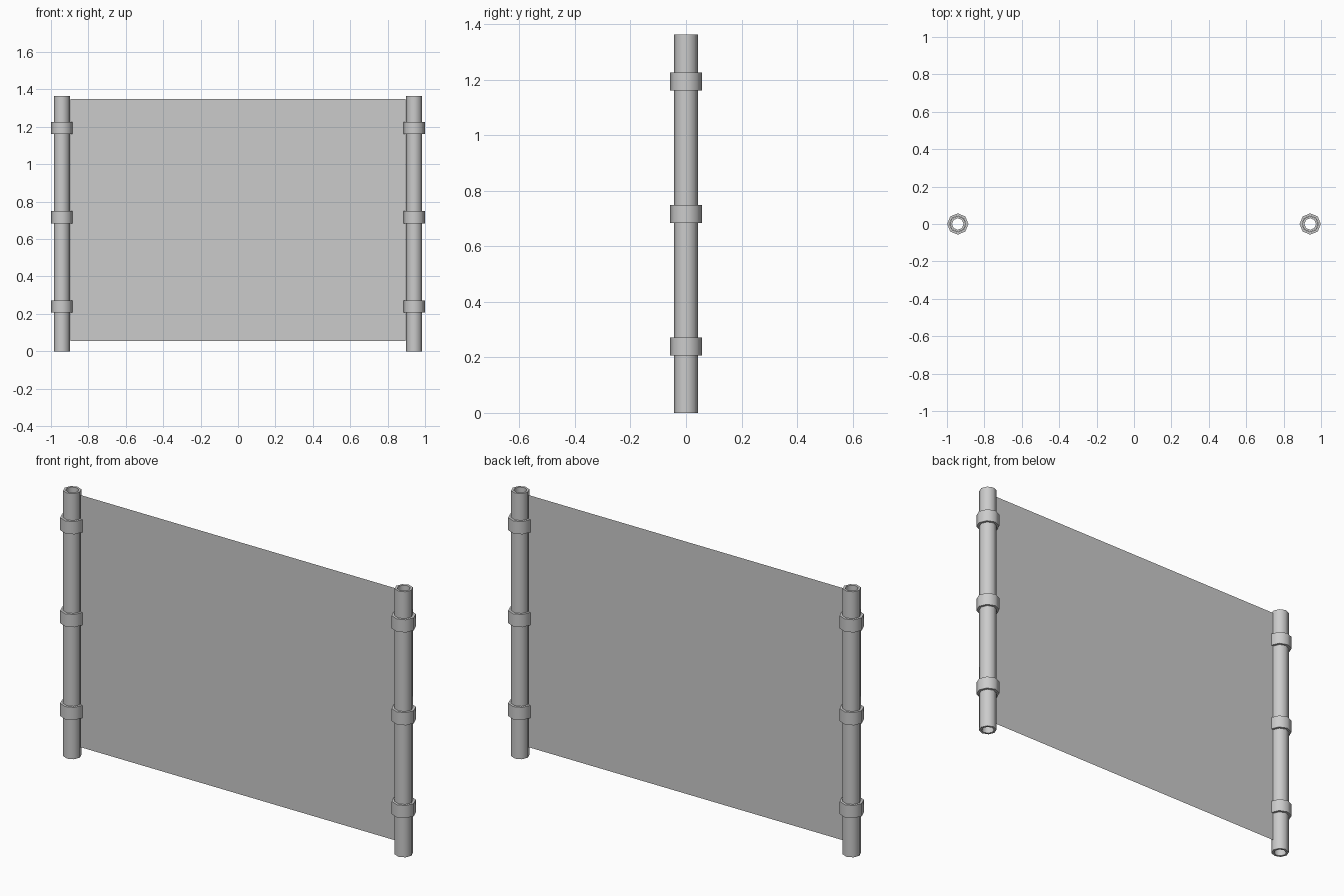
import bpy, bmesh, math

if "Cube" in bpy.data.objects:
    bpy.data.objects.remove(bpy.data.objects["Cube"])

SIDES = 8
POST_X = 0.942


def add_object(name, bm):
    mesh = bpy.data.meshes.new(name)
    bm.to_mesh(mesh)
    bm.free()
    obj = bpy.data.objects.new(name, mesh)
    bpy.context.collection.objects.link(obj)
    return obj


def tube(name, x, outer, inner, z0, z1):
    # closed rectangular wall profile swept around a vertical axis
    bm = bmesh.new()
    profile = [(outer, z0), (outer, z1), (inner, z1), (inner, z0)]
    loops = []
    for i in range(SIDES):
        a = 2 * math.pi * i / SIDES
        loops.append([bm.verts.new((x + r * math.cos(a), r * math.sin(a), z))
                      for r, z in profile])
    for i in range(SIDES):
        a, b = loops[i], loops[(i + 1) % SIDES]
        for j in range(4):
            k = (j + 1) % 4
            bm.faces.new((a[j], b[j], b[k], a[k]))
    bmesh.ops.recalc_face_normals(bm, faces=bm.faces)
    obj = add_object(name, bm)
    bpy.ops.object.select_all(action='DESELECT')
    obj.select_set(True)
    bpy.context.view_layer.objects.active = obj
    bpy.ops.object.shade_smooth_by_angle(angle=math.radians(50))
    return obj


# hollow posts with three collars each
for side, sx in (("left", -1), ("right", 1)):
    tube(f"{side}_post", sx * POST_X, 0.043, 0.031, 0.0, 1.364)
    for level, z in (("lower", 0.24), ("middle", 0.717), ("upper", 1.194)):
        tube(f"{side}_{level}_collar", sx * POST_X, 0.057, 0.044,
             z - 0.0325, z + 0.0325)

# thin sheet between the posts
bm = bmesh.new()
bm.faces.new([bm.verts.new((x, 0, z)) for x, z in
              ((-0.895, 0.055), (0.895, 0.055), (0.895, 1.35), (-0.895, 1.35))])
add_object("panel_sheet", bm)
